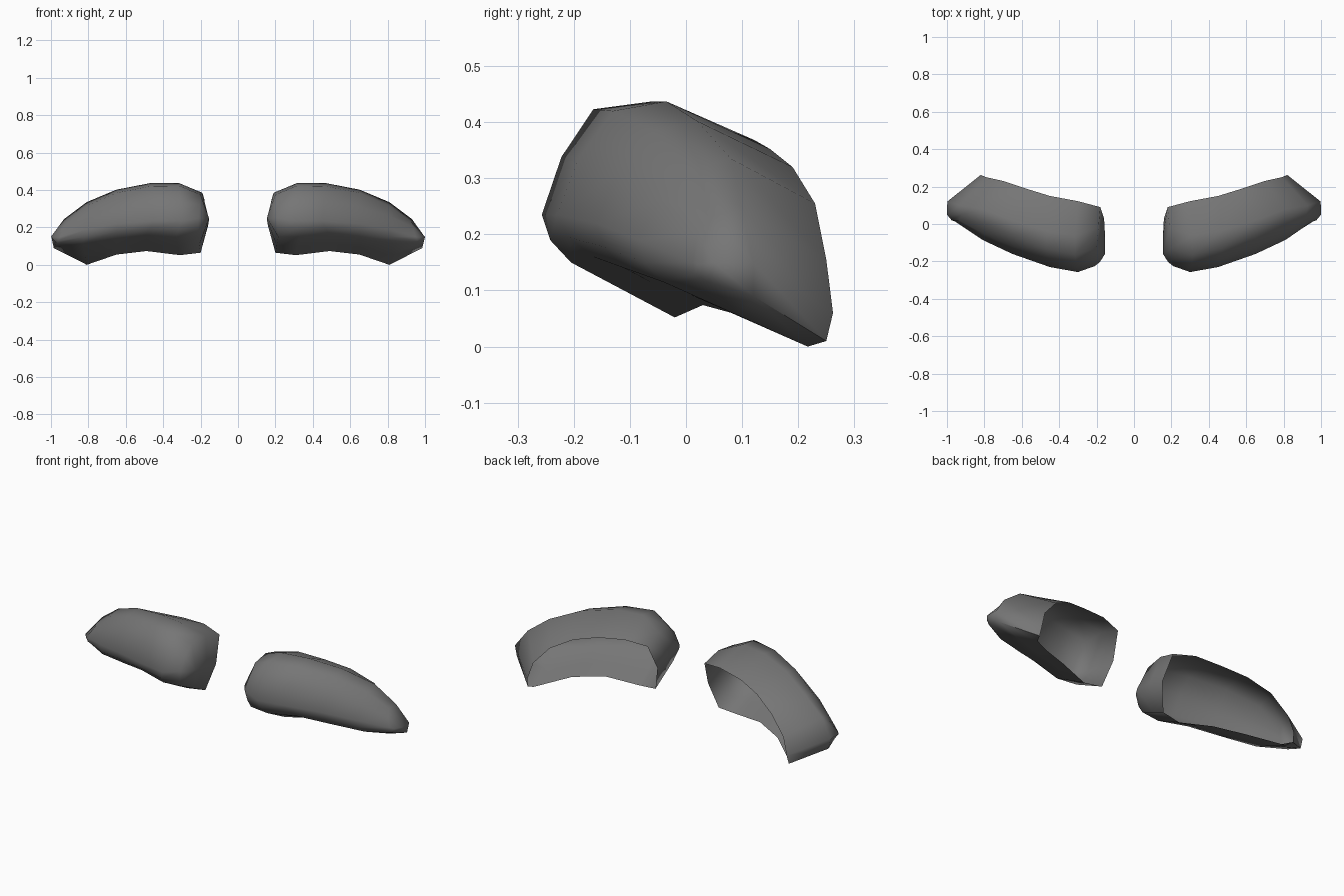
import bpy, bmesh, math
from mathutils import Vector

if "Cube" in bpy.data.objects:
    bpy.data.objects.remove(bpy.data.objects["Cube"])

# Material
grey = bpy.data.materials.new("dark_grey")
grey.diffuse_color = (0.18, 0.18, 0.18, 1)
grey.use_nodes = True
grey.node_tree.nodes["Principled BSDF"].inputs["Base Color"].default_value = grey.diffuse_color

# Loops run from the inner end, over the top to the outer tip, back underneath
RIM = [(.16, .03, .21), (.18, .09, .35), (.30, .122, .368), (.45, .15, .352),
       (.58, .19, .32), (.70, .23, .255), (.79, .25, .155), (.82, .262, .06),
       (.825, .25, .01), (.81, .217, 0), (.65, .10, .055), (.49, .03, .074),
       (.31, -.02, .052), (.20, -.01, .065)]
RIDGE_TOP = [(.155, -.06, .24), (.19, -.02, .385), (.315, -.06, .437),
             (.47, -.035, .437), (.65, .02, .402), (.81, .08, .335),
             (.93, .10, .245), (.998, .12, .15), (.985, .12, .09)]
FRONT = [(.155, -.16, .25), (.20, -.13, .375), (.315, -.165, .423),
         (.47, -.13, .42), (.65, -.06, .385), (.81, .01, .315),
         (.92, .05, .235), (1.0, .05, .15), (.97, .04, .115),
         (.83, -.04, .115), (.65, -.11, .14), (.49, -.165, .16),
         (.33, -.205, .15), (.215, -.19, .15)]
NOSE = [(.21, -.225, .25), (.30, -.257, .235), (.45, -.23, .235),
        (.65, -.16, .22), (.81, -.085, .19), (.95, .012, .15)]
NOSE_MAP = [0, 0, 1, 2, 3, 4, 5, 5, 5, 4, 3, 2, 1, 0]


def vectors(points):
    return [Vector(p) for p in points]


def make_shell(name, side):
    """Open-backed curved shell; side is 1 or -1."""
    rim, front, nose = vectors(RIM), vectors(FRONT), vectors(NOSE)
    ridge = vectors(RIDGE_TOP)
    ridge += [rim[i].lerp(front[i], .47) for i in range(len(ridge), len(rim))]
    # rounded band between the front edge and the nose line
    bulge = []
    for i, p in enumerate(front):
        c = nose[NOSE_MAP[i]]
        up = 1 if p.z > c.z else -.3
        bulge.append(p.lerp(c, .5) + Vector((0, -.011, .009 * up)))

    bm = bmesh.new()
    flip = lambda p: bm.verts.new((p.x * side, p.y, p.z))
    loops = [[flip(p) for p in loop] for loop in (rim, ridge, front, bulge)]
    tips = [flip(p) for p in nose]
    loops.append([tips[k] for k in NOSE_MAP])
    n = len(rim)
    for a, b in zip(loops, loops[1:]):
        for i in range(n):
            j = (i + 1) % n
            face = list(dict.fromkeys((a[i], a[j], b[j], b[i])))
            bm.faces.new(face if side < 0 else face[::-1])
    # make the outer side face forward and outward
    bm.normal_update()
    if sum(f.normal.y * f.calc_area() for f in bm.faces) > 0:
        bmesh.ops.reverse_faces(bm, faces=bm.faces[:])
    mesh = bpy.data.meshes.new(name)
    bm.to_mesh(mesh)
    bm.free()
    mesh.materials.append(grey)
    obj = bpy.data.objects.new(name, mesh)
    bpy.context.collection.objects.link(obj)
    bpy.ops.object.select_all(action='DESELECT')
    obj.select_set(True)
    bpy.context.view_layer.objects.active = obj
    bpy.ops.object.shade_smooth_by_angle(angle=math.radians(75))


make_shell("right_shell", 1)
make_shell("left_shell", -1)
